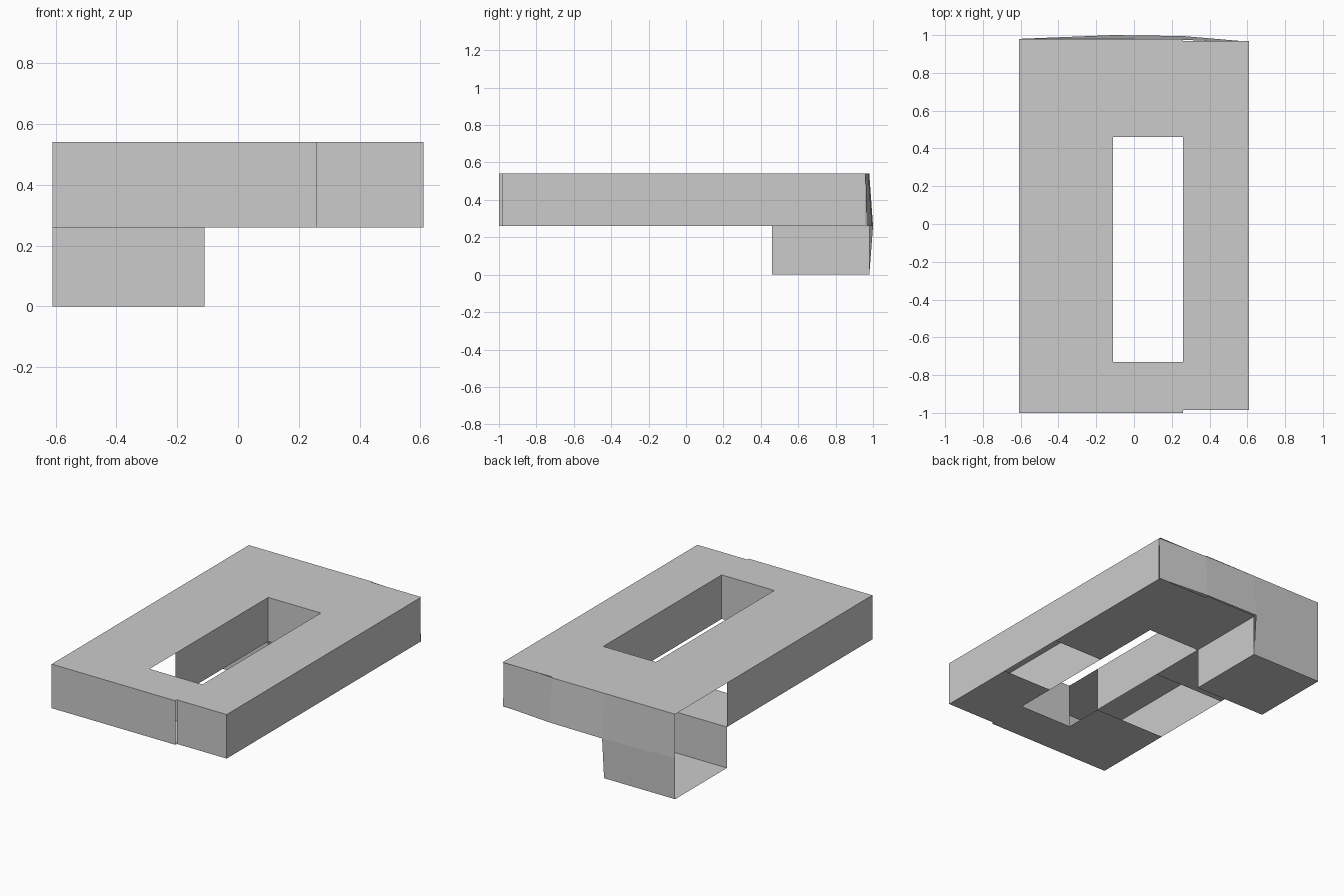
import bpy, bmesh

if "Cube" in bpy.data.objects:
    bpy.data.objects.remove(bpy.data.objects["Cube"])

X0, X1, X2, X3 = -0.61, -0.11, 0.26, 0.61      # outer / hole / hole / outer
Y0, Y1, Y2, Y3 = -1.0, -0.73, 0.46, 0.98
ZB, ZM, ZT = 0.0, 0.26, 0.54


def rect(axis, at, u, v, out=1):
    """Axis-aligned panel; out gives the side its normal points to."""
    pts = []
    for a, b in ((u[0], v[0]), (u[1], v[0]), (u[1], v[1]), (u[0], v[1])):
        p = [a, b]
        p.insert(axis, at)
        pts.append(p)
    sign = -out if axis == 1 else out
    return pts if sign > 0 else pts[::-1]


def panels(name, quads):
    bm = bmesh.new()
    for q in quads:
        bm.faces.new([bm.verts.new(p) for p in q])
    bmesh.ops.remove_doubles(bm, verts=bm.verts[:], dist=0.0005)
    me = bpy.data.meshes.new(name)
    bm.to_mesh(me)
    bm.free()
    ob = bpy.data.objects.new(name, me)
    bpy.context.collection.objects.link(ob)
    return ob


# Top of the frame around the opening
panels("frame_top", [
    rect(2, ZT, (X0, X1), (Y0, Y3)),
    rect(2, ZT, (X1, X2), (Y0, Y1)),
    rect(2, ZT, (X1, X2), (Y2, Y3)),
    rect(2, ZT, (X2, X3), (-0.985, 0.97)),
])

# Underside, with a gap under each long arm
panels("frame_underside", [
    rect(2, ZM, (X0, X1), (Y0, -0.47), -1),
    rect(2, ZM, (X0, X1), (0.08, Y2), -1),
    rect(2, ZM, (X1, X2), (Y0, Y1), -1),
    rect(2, ZM, (X1, X2), (Y2, 0.99), -1),
    rect(2, ZM, (X2, X3), (-0.985, -0.47), -1),
    rect(2, ZM, (X2, X3), (0.0, 0.97), -1),
])

# Outer sides; the left side stays open beside the leg
panels("frame_sides", [
    rect(1, Y0, (X0, X2), (ZM, ZT), -1),
    rect(1, -0.985, (X2, X3), (ZM, ZT), -1),
    rect(0, X0, (Y0, Y2), (ZM, ZT), -1),
    rect(0, X3, (-0.985, 0.96), (ZM, ZT), 1),
])

# Walls of the opening; the left wall stops short at the front
panels("opening_walls", [
    rect(0, X1, (-0.47, Y2), (ZM, ZT), 1),
    rect(0, X2, (-0.985, Y2), (ZM, ZT), -1),
    rect(1, Y1, (X1, X2), (ZM, ZT), 1),
    rect(1, Y2, (X1, X2), (ZM, ZT), -1),
])

# Slightly bulging back wall
top = [(X0, 0.98, ZT), (X1, 0.98, ZT), (X2, 0.975, ZT), (X3, 0.96, ZT)]
mid = [(X0, 0.98, ZM), (X1, 1.0, ZM), (X2, 0.995, ZM), (X3, 0.965, ZM)]
panels("back_wall", [[mid[i + 1], mid[i], top[i], top[i + 1]] for i in range(3)])

# Leg under the back left corner, open on the left
panels("leg", [
    [mid[1], (X1, Y3, ZB), (X0, Y3, ZB), mid[0]],
    rect(0, X1, (Y2, Y3), (ZB, ZM), 1),
    rect(1, Y2, (X0, X1), (ZB, ZM), -1),
    rect(2, ZB, (X0, X1), (Y2, Y3), -1),
])
